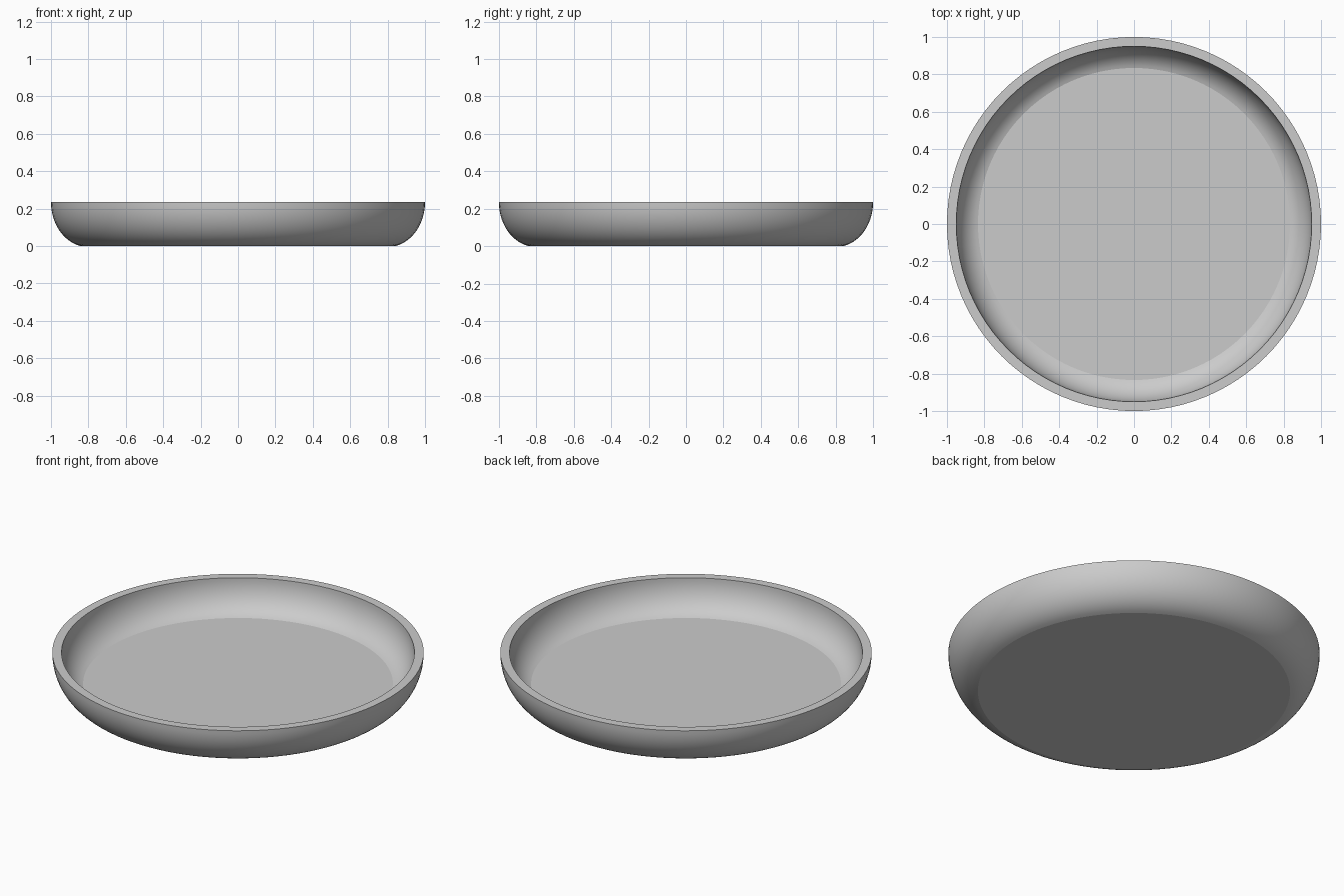
import bpy, bmesh, math

cube = bpy.data.objects.get("Cube")
if cube:
    bpy.data.objects.remove(cube, do_unlink=True)

SEGMENTS = 96
ARC_STEPS = 14
HEIGHT = 0.235
CENTRE = 0.8

# Plain grey
grey = bpy.data.materials.new("plain_grey")
grey.use_nodes = True
colour = (0.6, 0.6, 0.6, 1)
grey.diffuse_color = colour
grey.node_tree.nodes["Principled BSDF"].inputs["Base Color"].default_value = colour


def wall(width, depth, bottom):
    """Elliptical wall profile from the bottom edge up to the rim."""
    start = math.asin((HEIGHT - bottom) / depth)
    angles = [start * (1 - i / ARC_STEPS) for i in range(ARC_STEPS + 1)]
    return [(CENTRE + width * math.cos(a), HEIGHT - depth * math.sin(a)) for a in angles]


# Dish profile: outer wall up, flat rim, inner wall down
outer = wall(0.2, 0.24, 0)
inner = wall(0.15, 0.19, 0.05)
profile = outer + inner[::-1]

# Lathe the profile into rings, closed by flat base and floor
bm = bmesh.new()
rings = []
for r, z in profile:
    ring = []
    for i in range(SEGMENTS):
        a = 2 * math.pi * i / SEGMENTS
        ring.append(bm.verts.new((r * math.cos(a), r * math.sin(a), z)))
    rings.append(ring)
for low, high in zip(rings, rings[1:]):
    for i in range(SEGMENTS):
        j = (i + 1) % SEGMENTS
        bm.faces.new((low[i], low[j], high[j], high[i]))
bm.faces.new(rings[0][::-1])
bm.faces.new(rings[-1])
bmesh.ops.recalc_face_normals(bm, faces=bm.faces)

mesh = bpy.data.meshes.new("round_dish")
bm.to_mesh(mesh)
bm.free()
mesh.materials.append(grey)
dish = bpy.data.objects.new("round_dish", mesh)
bpy.context.collection.objects.link(dish)

# Smooth walls with crisp rim, floor and base edges
bpy.ops.object.select_all(action="DESELECT")
dish.select_set(True)
bpy.context.view_layer.objects.active = dish
bpy.ops.object.shade_smooth_by_angle(angle=math.radians(10))
